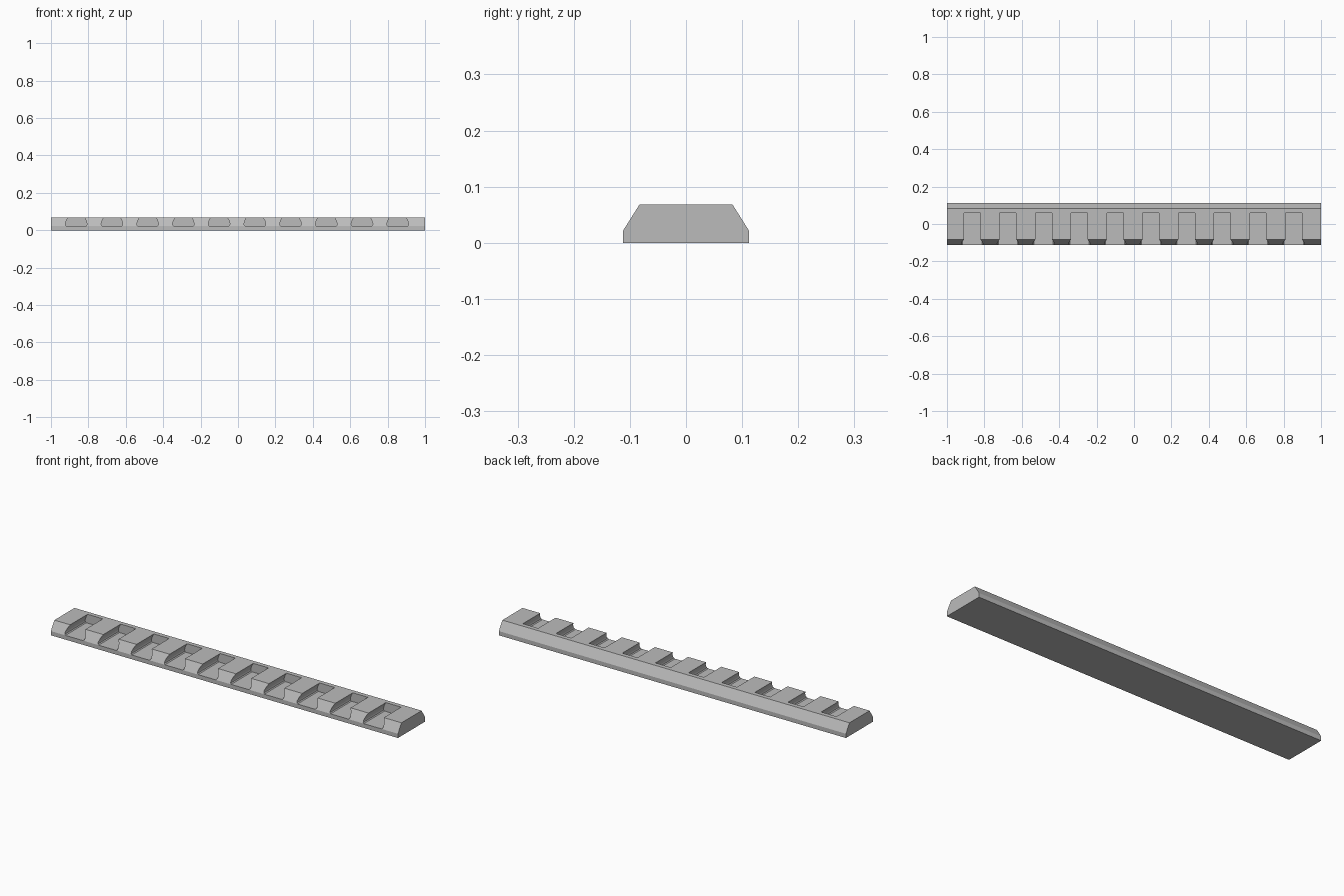
import bpy, bmesh
from mathutils import Vector

cube = bpy.data.objects.get("Cube")
if cube:
    bpy.data.objects.remove(cube, do_unlink=True)

LENGTH, HALF_W, TOP_HALF_W = 2.0, 0.112, 0.083
HEIGHT, LEDGE = 0.068, 0.022
NOTCHES, PITCH, FIRST_X = 10, 0.191, -0.865
NOTCH_BACK = 0.06

grey = bpy.data.materials.new("plain grey")
grey.use_nodes = True
colour = (0.5, 0.5, 0.5, 1)
grey.diffuse_color = colour
grey.node_tree.nodes["Principled BSDF"].inputs["Base Color"].default_value = colour


def add_prism(bm, points, direction):
    """Extrude a closed outline along a direction."""
    face = bm.faces.new([bm.verts.new(p) for p in points])
    grown = bmesh.ops.extrude_face_region(bm, geom=[face])["geom"]
    moved = [v for v in grown if isinstance(v, bmesh.types.BMVert)]
    bmesh.ops.translate(bm, verts=moved, vec=Vector(direction))


def finish(bm, name):
    bmesh.ops.recalc_face_normals(bm, faces=bm.faces)
    mesh = bpy.data.meshes.new(name)
    bm.to_mesh(mesh)
    bm.free()
    mesh.materials.append(grey)
    obj = bpy.data.objects.new(name, mesh)
    bpy.context.collection.objects.link(obj)
    return obj


# Rail: chamfered cross-section swept along x
half = [(HALF_W, 0), (HALF_W, LEDGE), (TOP_HALF_W, HEIGHT)]
section = half + [(-y, z) for y, z in reversed(half)]
bm = bmesh.new()
add_prism(bm, [(-LENGTH / 2, y, z) for y, z in section], (LENGTH, 0, 0))
rail = finish(bm, "notched_rail")

# Notches: undercut slots open at the front and top
side = [(0.051, LEDGE), (0.056, 0.026), (0.058, 0.034),
        (0.053, 0.051), (0.044, HEIGHT), (0.044, HEIGHT + 0.05)]
outline = side + [(-x, z) for x, z in reversed(side)]
bm = bmesh.new()
for i in range(NOTCHES):
    centre = FIRST_X + i * PITCH
    add_prism(bm, [(centre + x, NOTCH_BACK, z) for x, z in outline], (0, -0.3, 0))
cutter = finish(bm, "notch_cutter")
cutter.hide_render = True

cut = rail.modifiers.new("notches", "BOOLEAN")
cut.operation = "DIFFERENCE"
cut.solver = "EXACT"
cut.object = cutter
bpy.context.view_layer.objects.active = rail
bpy.ops.object.modifier_apply(modifier=cut.name)
bpy.data.objects.remove(cutter, do_unlink=True)
